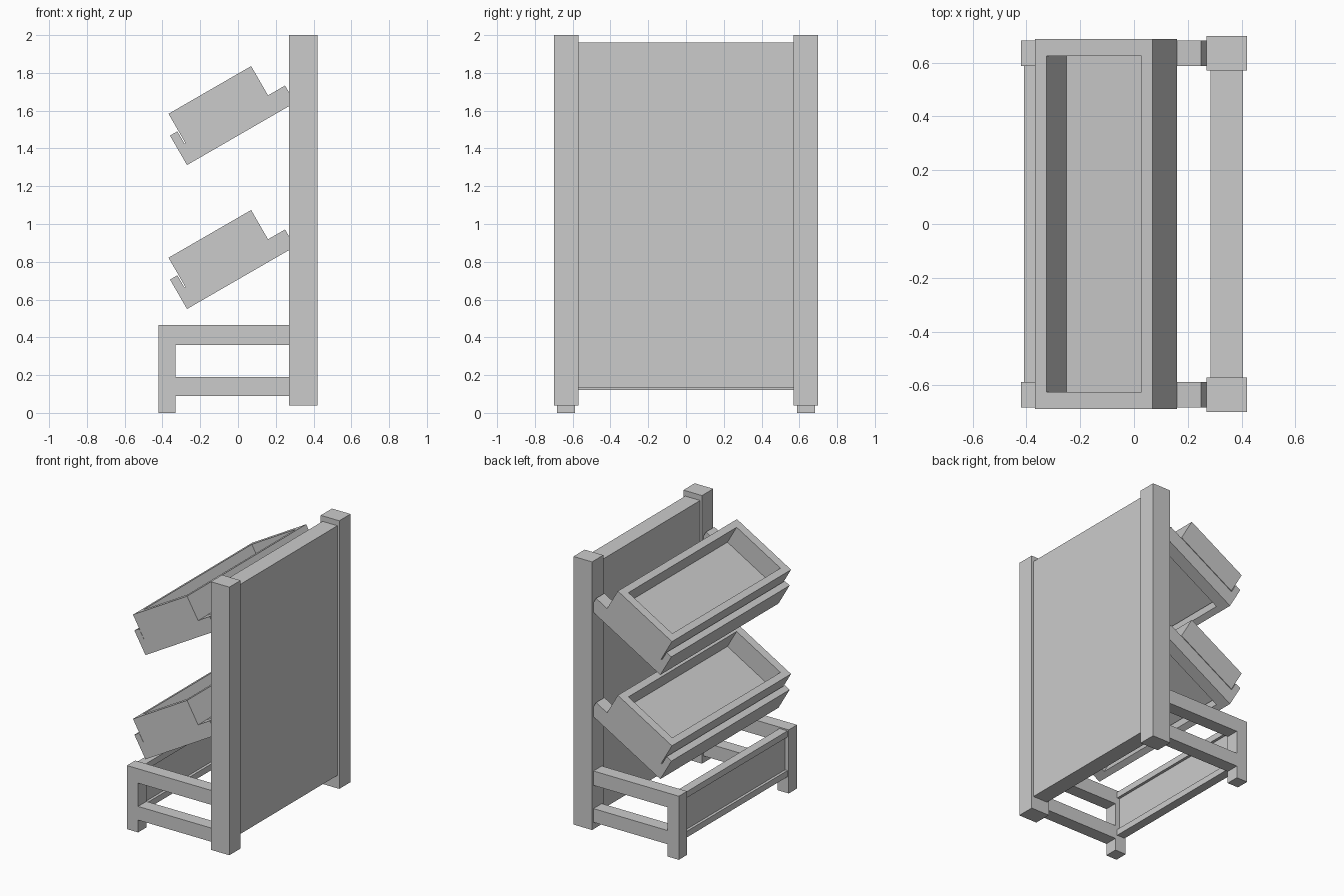
import bpy
from math import radians
from mathutils import Matrix, Vector

if "Cube" in bpy.data.objects:
    bpy.data.objects.remove(bpy.data.objects["Cube"])


def box(name, x, y, z, frame=Matrix()):
    """Box from (min, max) ranges, placed in an optional tilted frame."""
    corners = [frame @ Vector((a, b, c)) for a in x for b in y for c in z]
    faces = [(0, 1, 3, 2), (4, 6, 7, 5), (0, 4, 5, 1),
             (2, 3, 7, 6), (0, 2, 6, 4), (1, 5, 7, 3)]
    me = bpy.data.meshes.new(name)
    me.from_pydata(corners, [], faces)
    me.update()
    ob = bpy.data.objects.new(name, me)
    bpy.context.collection.objects.link(ob)
    return ob


def pair(name, x, y, z, frame=Matrix()):
    """The same box on both sides of y = 0."""
    box(name + "_right", x, (-y[1], -y[0]), z, frame)
    box(name + "_left", x, y, z, frame)


# Tall posts and back panel
pair("back_post", (0.27, 0.42), (0.57, 0.70), (0.04, 2.0))
box("back_panel", (0.285, 0.405), (-0.57, 0.57), (0.135, 1.96))

# Base: front legs and side rails
RAIL_Y = (0.587, 0.683)
pair("front_leg", (-0.42, -0.33), RAIL_Y, (0, 0.465))
pair("upper_side_rail", (-0.33, 0.27), RAIL_Y, (0.36, 0.465))
pair("lower_side_rail", (-0.33, 0.27), RAIL_Y, (0.09, 0.19))

# Framed front board between the legs
INNER = (-0.587, 0.587)
box("front_top_rail", (-0.41, -0.345), INNER, (0.41, 0.455))
box("front_bottom_rail", (-0.41, -0.345), INNER, (0.12, 0.165))
box("front_board", (-0.39, -0.365), INNER, (0.165, 0.41))


def tray(name, z):
    """Open tray on two sloping arms, held by a front lip."""
    f = Matrix.Translation((-0.27, 0, z)) @ Matrix.Rotation(radians(-30), 4, 'Y')
    u0, u1, w, t = 0.051, 0.556, 0.688, 0.048
    low, floor, top = 0.105, 0.135, 0.284
    wy = w - 0.063
    pair(name + "_arm", (0.045, 0.66), RAIL_Y, (0, low), f)
    box(name + "_lip", (0, 0.045), (-0.683, 0.683), (0, 0.18), f)
    box(name + "_floor", (u0 + t, u1 - t), (-wy, wy), (low, floor), f)
    box(name + "_front_wall", (u0, u0 + t), (-wy, wy), (low, top), f)
    box(name + "_back_wall", (u1 - t, u1), (-wy, wy), (low, top), f)
    pair(name + "_end_wall", (u0, u1), (wy, w), (low, top), f)


tray("lower_tray", 0.55)
tray("upper_tray", 1.312)
